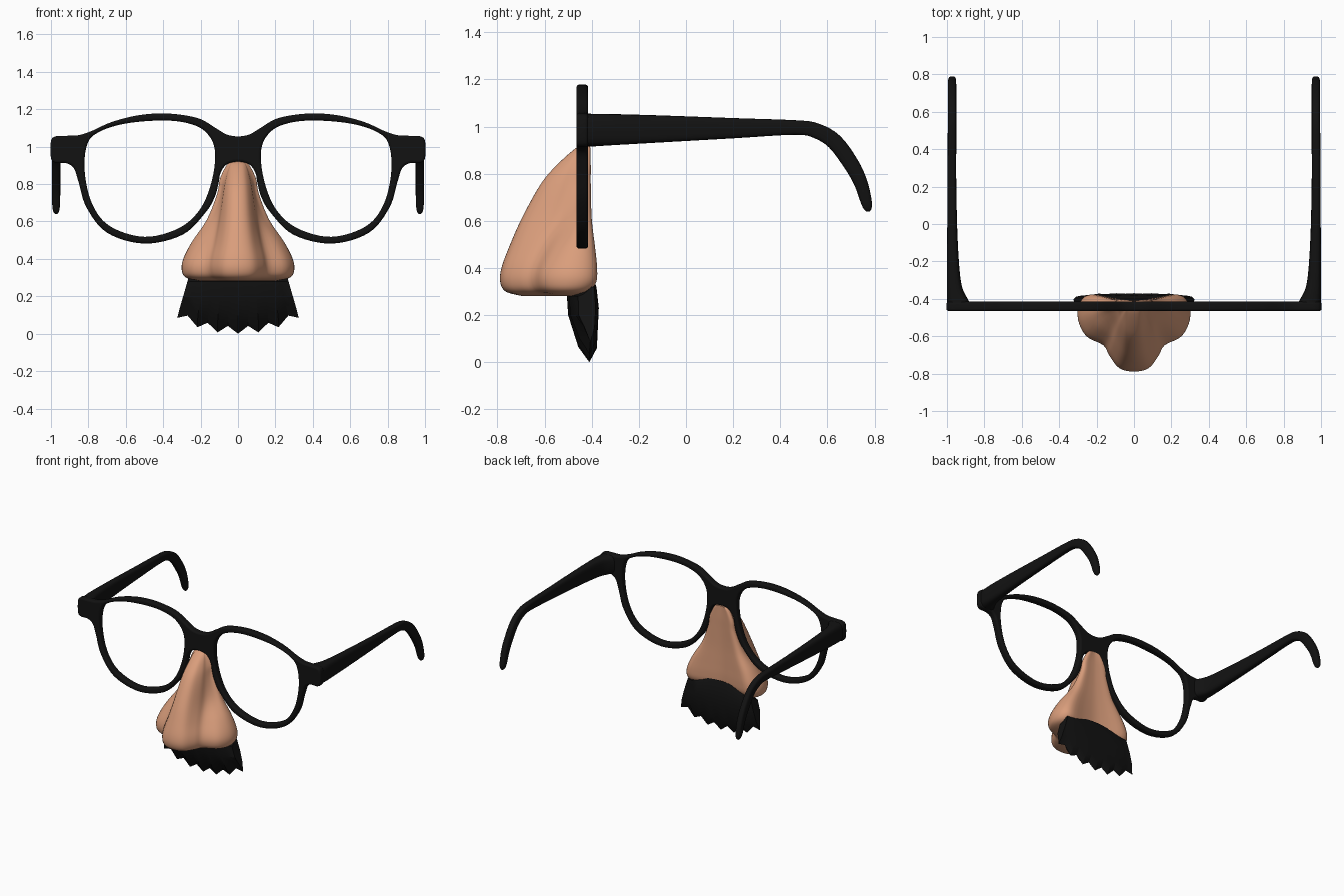
import bpy, bmesh, math
from mathutils import Vector

if "Cube" in bpy.data.objects:
    bpy.data.objects.remove(bpy.data.objects["Cube"])


def material(name, rgb):
    m = bpy.data.materials.new(name)
    m.diffuse_color = (*rgb, 1)
    m.use_nodes = True
    m.node_tree.nodes["Principled BSDF"].inputs["Base Color"].default_value = m.diffuse_color
    return m


BLACK = material("black_plastic", (0.006, 0.006, 0.006))
SKIN = material("skin", (0.70, 0.34, 0.20))


def spline(pts, n, closed=False):
    """Smooth Catmull-Rom sampling through rows of numbers."""
    pts = [Vector(p) for p in pts]
    k = len(pts)
    get = (lambda i: pts[i % k]) if closed else (lambda i: pts[min(max(i, 0), k - 1)])
    out = []
    for i in range(k if closed else k - 1):
        a, b, c, d = (get(i + j) for j in (-1, 0, 1, 2))
        for s in range(n):
            t = s / n
            out.append(0.5 * (2 * b + (c - a) * t + (2 * a - 5 * b + 4 * c - d) * t * t
                              + (3 * b - a - 3 * c + d) * t ** 3))
    return out if closed else out + [pts[-1]]


def smooth(ob, angle):
    bpy.ops.object.select_all(action='DESELECT')
    ob.select_set(True)
    bpy.context.view_layer.objects.active = ob
    bpy.ops.object.shade_smooth_by_angle(angle=math.radians(angle))


def loft(name, rings, mat, angle=50):
    """Skin a list of closed rings and cap both ends."""
    bm = bmesh.new()
    vs = [[bm.verts.new(p) for p in r] for r in rings]
    n = len(vs[0])
    for a, b in zip(vs, vs[1:]):
        for i in range(n):
            j = (i + 1) % n
            bm.faces.new((a[i], a[j], b[j], b[i]))
    bm.faces.new(vs[0])
    bm.faces.new(vs[-1])
    bmesh.ops.recalc_face_normals(bm, faces=bm.faces)
    me = bpy.data.meshes.new(name)
    bm.to_mesh(me)
    bm.free()
    ob = bpy.data.objects.new(name, me)
    bpy.context.collection.objects.link(ob)
    me.materials.append(mat)
    smooth(ob, angle)
    return ob


# Front frame: one outline with two lens openings, rounded edges
outer = [(0, 1.055), (.06, 1.065), (.12, 1.10), (.2, 1.147), (.3, 1.17), (.42, 1.178),
         (.55, 1.165), (.68, 1.13), (.78, 1.085), (.85, 1.062), (.92, 1.058), (.975, 1.055),
         (1, 1.03), (1, .94), (.975, .914), (.92, .912), (.878, .885), (.852, .81),
         (.81, .675), (.70, .54), (.5, .482), (.295, .53), (.172, .65), (.125, .73),
         (.105, .80), (.093, .86), (.06, .905), (0, .92)]
outer += [(-x, z) for x, z in outer[-2:0:-1]]
hole = [(.125, .99), (.18, 1.085), (.28, 1.128), (.417, 1.14), (.605, 1.123), (.74, 1.08),
        (.805, 1.016), (.82, .87), (.78, .695), (.685, .575), (.5, .518), (.315, .565),
        (.2, .67), (.137, .83)]
cu = bpy.data.curves.new("front_frame", 'CURVE')
cu.dimensions = '2D'
cu.fill_mode = 'BOTH'
cu.extrude, cu.bevel_depth, cu.offset = .012, .013, -.013
cu.bevel_resolution = 3
for loop in (outer, hole, [(-x, z) for x, z in hole]):
    pts = spline(loop, 6, True)
    sp = cu.splines.new('POLY')
    sp.points.add(len(pts) - 1)
    for p, q in zip(sp.points, pts):
        p.co = (q.x, q.y, 0, 1)
    sp.use_cyclic_u = True
frame = bpy.data.objects.new("front_frame", cu)
bpy.context.collection.objects.link(frame)
frame.location.y = -.44
frame.rotation_euler.x = math.pi / 2
cu.materials.append(BLACK)
bpy.ops.object.select_all(action='DESELECT')
frame.select_set(True)
bpy.context.view_layer.objects.active = frame
bpy.ops.object.convert(target='MESH')
smooth(frame, 40)

# Temple arms: y, z, half height, inner x, outer x along the arm
arm = [(-.43, .985, .07, .87, .998), (-.39, .985, .069, .895, 1), (-.31, .987, .066, .925, 1),
       (-.1, .99, .057, .942, .999), (.2, .993, .043, .95, .997), (.46, .996, .031, .95, .996),
       (.55, .983, .032, .95, .995), (.63, .936, .034, .95, .995), (.70, .842, .033, .95, .995),
       (.74, .765, .029, .95, .995), (.764, .685, .024, .952, .993),
       (.771, .652, .017, .958, .987), (.772, .639, .006, .968, .977)]
path = spline(arm, 4)
rings = []
for i, (y, z, h, xi, xo) in enumerate(path):
    a, b = path[max(i - 1, 0)], path[min(i + 1, len(path) - 1)]
    t = Vector((b[0] - a[0], b[1] - a[1])).normalized()
    ring = []
    for k in range(20):
        c, s = math.cos(k * math.tau / 20), math.sin(k * math.tau / 20)
        u = math.copysign(abs(c) ** .6, c) * (xo - xi) / 2
        v = math.copysign(abs(s) ** .6, s) * h
        ring.append(((xi + xo) / 2 + u, y - t.y * v, z + t.x * v))
    rings.append(ring)
temple = loft("temple_arms", rings, BLACK)
temple.modifiers.new("mirror", 'MIRROR')

# Nose: z, front y, tip half width, wing half width, wing front y, back y
nose = [(.922, -.43, .012, .02, -.42, -.41), (.908, -.468, .036, .055, -.44, -.406),
        (.83, -.555, .06, .095, -.445, -.404), (.75, -.62, .075, .11, -.455, -.404),
        (.61, -.697, .092, .165, -.485, -.40), (.49, -.75, .11, .245, -.55, -.386),
        (.40, -.783, .128, .29, -.592, -.377), (.34, -.788, .13, .298, -.6, -.381),
        (.30, -.765, .115, .275, -.585, -.41), (.282, -.70, .07, .20, -.54, -.45)]
rings = []
for z, f, t, w, yw, b in spline(nose, 5):
    d, e = yw - f, b - yw
    half = [(0, f), (.6 * t, f + .1 * d), (t, f + .45 * d), (t + .2 * (w - t), f + .75 * d),
            (.85 * w, yw), (w, yw + .4 * e), (.97 * w, yw + .8 * e), (.78 * w, b),
            (.35 * w, b - .1 * e), (0, b - .15 * e)]
    full = half + [(-x, y) for x, y in half[-2:0:-1]]
    rings.append([(p.x, p.y, z) for p in spline(full, 4, True)])
loft("nose", rings, SKIN, 60)

# Moustache: columns across x with a jagged lower edge
rings = []
for i in range(-6, 7):
    u = i / 6
    tip = i % 2 == 0
    zb = .085 * abs(u) ** 2.2 + (0 if tip else .04)
    zt = .37 - .05 * u * u
    k = (1 - .45 * u ** 4) * (1 if tip else .9)
    prof = [(-.40, zt), (-.46, zt - .03), (-.505, .28), (-.50, .20),
            (-.457, zb + .065), (-.41, zb), (-.378, zb + .06), (-.37, .23), (-.38, .32)]
    rings.append([(u * (.325 - .055 * max(0, min(1.5, (z - .09) / .19))),
                   -.40 + (y + .40) * k, z) for y, z in prof])
loft("moustache", rings, BLACK, 30)
